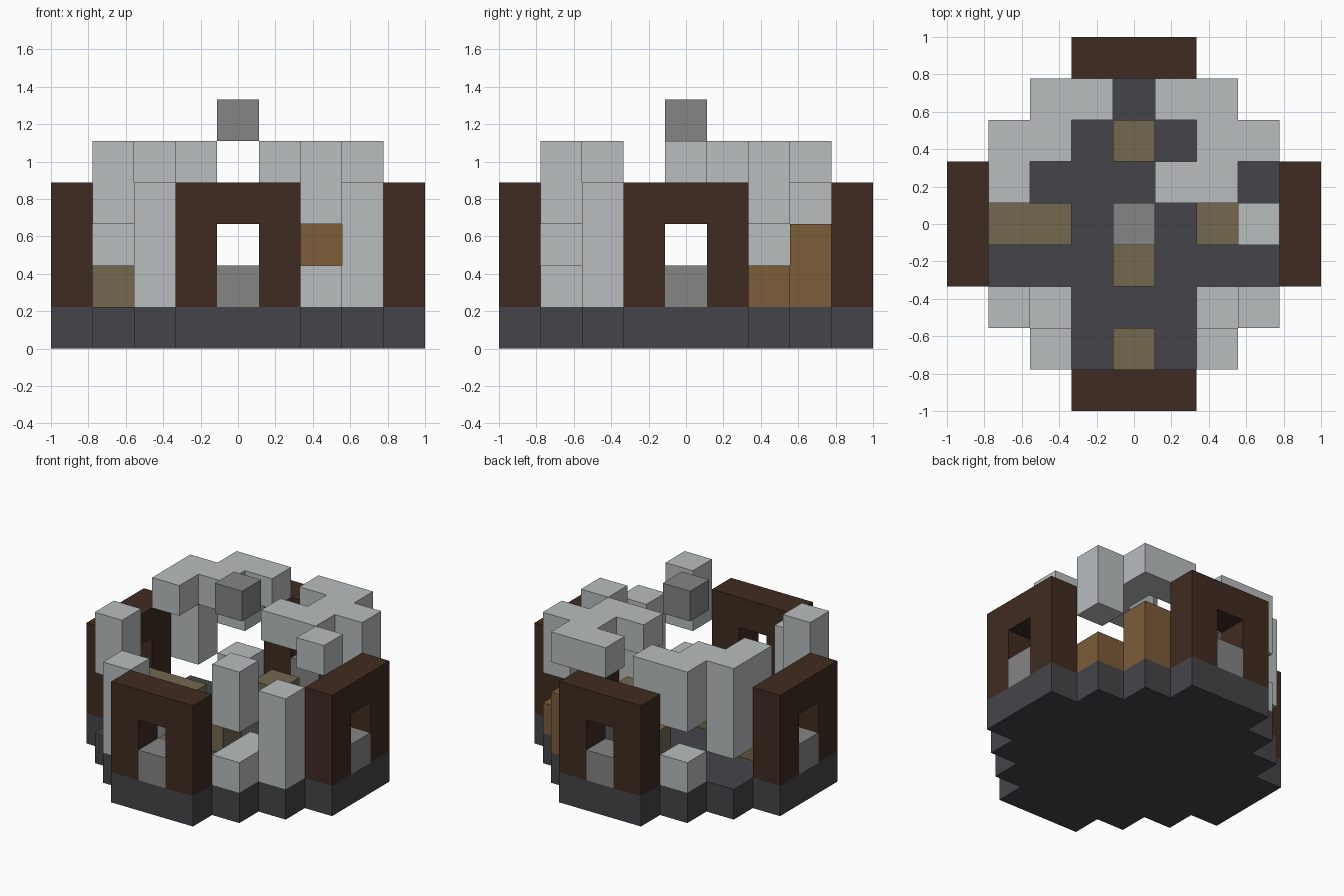
import bpy, bmesh
from mathutils import Vector

if "Cube" in bpy.data.objects:
    bpy.data.objects.remove(bpy.data.objects["Cube"], do_unlink=True)

CELL = 2 / 9


def make_material(name, rgb):
    """Flat colour given as sRGB bytes, stored as linear values."""
    lin = [((c / 255 + 0.055) / 1.055) ** 2.4 for c in rgb]
    mat = bpy.data.materials.new(name)
    mat.use_nodes = True
    mat.diffuse_color = (*lin, 1)
    bsdf = mat.node_tree.nodes["Principled BSDF"]
    bsdf.inputs["Base Color"].default_value = (*lin, 1)
    bsdf.inputs["Roughness"].default_value = 0.9
    return mat


dark_stone = make_material("dark_stone", (69, 69, 74))
pale_stone = make_material("pale_stone", (184, 189, 191))
grey_stone = make_material("grey_stone", (133, 133, 133))
dark_wood = make_material("dark_wood", (64, 43, 33))
tan_wood = make_material("tan_wood", (124, 93, 56))
olive_earth = make_material("olive_earth", (115, 104, 80))

parts = {}


def column(x, y, low, high):
    """Stack of blocks from layer low to layer high."""
    return {(x, y, z) for z in range(low, high + 1)}


def add_part(name, mat, *cell_sets):
    parts[name] = (mat, set().union(*cell_sets))


# Round stepped floor
half_width = [4, 4, 3, 2, 1]
add_part("floor", dark_stone,
         {(x, y, 0) for y in range(-4, 5)
          for x in range(-half_width[abs(y)], half_width[abs(y)] + 1)})

# Four gateways, each with a grey sill
for side, (dx, dy) in {"front": (0, -1), "back": (0, 1),
                       "left": (1, 0), "right": (-1, 0)}.items():
    posts = [column(4 * dx + s * dy, 4 * dy + s * dx, 1, 3) for s in (-1, 1)]
    add_part(side + "_gate", dark_wood, *posts, column(4 * dx, 4 * dy, 3, 3))
    add_part(side + "_sill", grey_stone, column(4 * dx, 4 * dy, 1, 1))

# Broken pale walls and roof between the gates
add_part("front_right_wall", pale_stone,
         column(-2, -3, 1, 3), column(-2, -2, 1, 1), column(-3, -2, 3, 4))
add_part("front_left_wall", pale_stone,
         column(2, -3, 1, 1), column(2, -3, 3, 4),
         column(2, -2, 1, 1), column(3, -2, 1, 3))
add_part("back_right_wall", pale_stone,
         column(-2, 3, 1, 1), column(-2, 3, 3, 4), column(-3, 2, 2, 4),
         *[column(x, y, 4, 4) for x, y in ((-1, 3), (-2, 2), (-3, 1))])
add_part("back_left_wall", pale_stone,
         column(3, 2, 3, 4),
         *[column(x, y, 4, 4) for x, y in ((1, 3), (2, 3), (2, 2), (2, 1), (1, 1))])
add_part("left_roof_block", pale_stone, column(3, 0, 4, 4))

# Wooden patch, earth mounds and floating keystone
add_part("wood_patch", tan_wood, column(3, 2, 1, 1), column(2, 3, 1, 2))
add_part("earth_mounds", olive_earth,
         *[column(x, y, 1, 1) for x, y in
           ((-3, 0), (-2, 0), (2, 0), (0, 2), (0, -1), (0, -3))])
add_part("keystone", grey_stone, column(0, 0, 5, 5))

solid = set().union(*[cells for _, cells in parts.values()])


def build(name, mat, cells):
    """Make the outer skin of a set of blocks."""
    bm = bmesh.new()
    for cell in cells:
        centre = Vector(cell) + Vector((0, 0, 0.5))
        for axis in range(3):
            for sign in (-1, 1):
                n = Vector((0, 0, 0))
                n[axis] = sign
                if tuple(int(a + b) for a, b in zip(cell, n)) in solid:
                    continue
                u = Vector((0, 0, 0))
                u[(axis + 1) % 3] = 0.5
                v = n.cross(u)
                corners = (-u - v, u - v, u + v, v - u)
                bm.faces.new([bm.verts.new((centre + n / 2 + c) * CELL)
                              for c in corners])
    bmesh.ops.remove_doubles(bm, verts=bm.verts[:], dist=0.001)
    bmesh.ops.dissolve_limit(bm, angle_limit=0.01, verts=bm.verts[:], edges=bm.edges[:])
    mesh = bpy.data.meshes.new(name)
    bm.to_mesh(mesh)
    bm.free()
    mesh.materials.append(mat)
    bpy.context.collection.objects.link(bpy.data.objects.new(name, mesh))


for part_name, (part_mat, part_cells) in parts.items():
    build(part_name, part_mat, part_cells)
